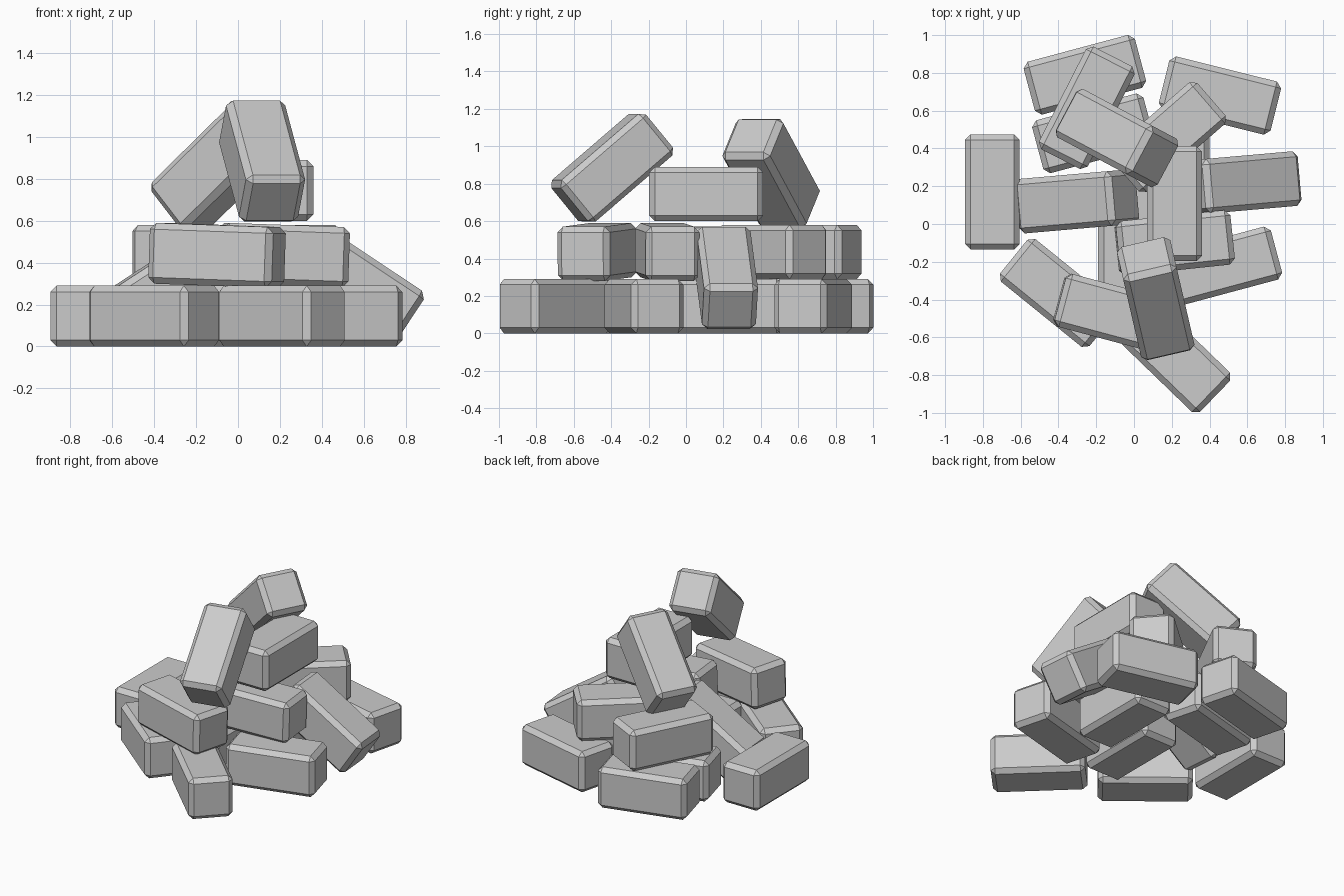
import bpy, bmesh
from math import radians
from mathutils import Euler

if "Cube" in bpy.data.objects:
    bpy.data.objects.remove(bpy.data.objects["Cube"])

SIZE = (0.61, 0.29, 0.29)
CHAMFER = 0.03

# One chamfered brick mesh shared by the whole heap
mesh = bpy.data.meshes.new("brick")
bm = bmesh.new()
bmesh.ops.create_cube(bm, size=1)
bmesh.ops.scale(bm, vec=SIZE, verts=bm.verts)
bmesh.ops.bevel(bm, geom=bm.edges[:], offset=CHAMFER, segments=1, affect='EDGES')
bm.to_mesh(mesh)
bm.free()


def brick(name, x, y, z, yaw, pitch=0, roll=0):
    ob = bpy.data.objects.new(name, mesh)
    ob.location = (x, y, z)
    ob.rotation_euler = Euler([radians(a) for a in (roll, pitch, yaw)])
    bpy.context.collection.objects.link(ob)


# Ground course: x, y, yaw
ground = [(-0.75, 0.17, 90), (-0.26, 0.79, 15), (0.455, 0.68, -14),
          (0.46, -0.225, 15), (0.21, -0.70, -44), (-0.40, -0.365, -39),
          (-0.045, -0.08, 90), (0.255, 0.21, 90), (-0.215, 0.48, 15)]
for i, (x, y, yaw) in enumerate(ground):
    brick(f"ground_brick_{i + 1}", x, y, 0.145, yaw)

# Bricks slumped against the ground course
brick("leaning_brick_left", -0.30, 0.12, 0.30, 5, -33)
brick("leaning_brick_right", 0.56, 0.215, 0.297, 5, 33.5)

# Second course: x, y, yaw, pitch
second = [(-0.10, -0.475, -15, 2), (0.215, -0.10, 6, 2),
          (-0.25, 0.615, 63, 0), (0.18, 0.46, 41, 0)]
for i, (x, y, yaw, pitch) in enumerate(second):
    brick(f"second_brick_{i + 1}", x, y, 0.435, yaw, pitch)

# Top brick and the two tumbled bricks beside it
brick("top_brick", 0.215, 0.108, 0.745, 90)
brick("tumbled_brick_front", 0.115, -0.395, 0.885, 103, -40)
brick("tumbled_brick_back", -0.09, 0.455, 0.855, -28, -41)
